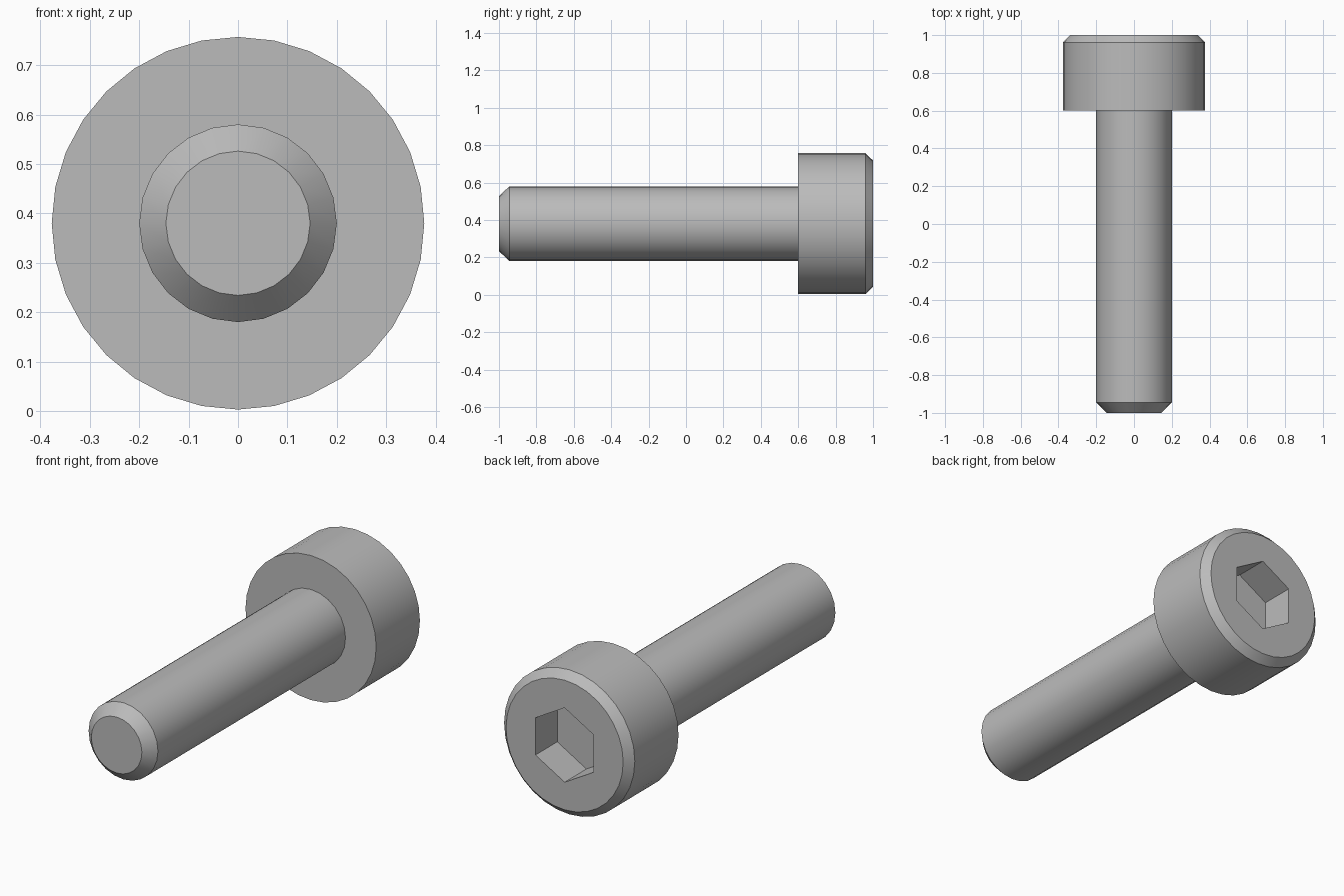
import bpy, bmesh, math
from mathutils import Vector

AXIS_Z = 0.38  # height of the screw's axis

cube = bpy.data.objects.get("Cube")
if cube:
    bpy.data.objects.remove(cube, do_unlink=True)

steel = bpy.data.materials.new("grey_steel")
steel.use_nodes = True
GREY = (0.5, 0.5, 0.5, 1)
steel.diffuse_color = GREY
steel.node_tree.nodes["Principled BSDF"].inputs["Base Color"].default_value = GREY


def ring(bm, radius, y, sides):
    """Regular polygon of vertices around the axis, one corner at the top."""
    return [bm.verts.new(Vector((radius * math.sin(a), y, AXIS_Z + radius * math.cos(a))))
            for a in (math.tau * i / sides for i in range(sides))]


def wall(bm, a, b):
    """Join two rings with the same number of corners."""
    for i in range(len(a)):
        j = (i + 1) % len(a)
        bm.faces.new((a[i], a[j], b[j], b[i]))


def lathe(bm, profile, sides):
    rings = [ring(bm, r, y, sides) for r, y in profile]
    for a, b in zip(rings, rings[1:]):
        wall(bm, a, b)
    return rings


def loop_edges(bm, loop):
    return [bm.edges.get((loop[i - 1], loop[i])) for i in range(len(loop))]


def finish(bm, name):
    bmesh.ops.recalc_face_normals(bm, faces=bm.faces[:])
    mesh = bpy.data.meshes.new(name)
    bm.to_mesh(mesh)
    bm.free()
    mesh.materials.append(steel)
    obj = bpy.data.objects.new(name, mesh)
    bpy.context.collection.objects.link(obj)
    bpy.ops.object.select_all(action='DESELECT')
    obj.select_set(True)
    bpy.context.view_layer.objects.active = obj
    bpy.ops.object.shade_smooth_by_angle(angle=math.radians(30))


# Shank with chamfered tip, seated slightly inside the head
bm = bmesh.new()
rings = lathe(bm, [(0.146, -1), (0.2, -0.945), (0.2, 0.61)], 24)
bm.faces.new(rings[0])
bm.faces.new(rings[-1])
finish(bm, "shank")

# Cylindrical head with chamfered rim and hexagonal socket
bm = bmesh.new()
rings = lathe(bm, [(0.377, 0.6), (0.377, 0.96), (0.338, 1)], 32)
bm.faces.new(rings[0])
mouth, floor = lathe(bm, [(0.194, 1), (0.194, 0.82)], 6)
bm.faces.new(floor)
# flat end face between rim and socket mouth
bmesh.ops.triangle_fill(bm, use_beauty=True, normal=(0, 1, 0),
                        edges=loop_edges(bm, rings[-1]) + loop_edges(bm, mouth))
finish(bm, "socket_head")
